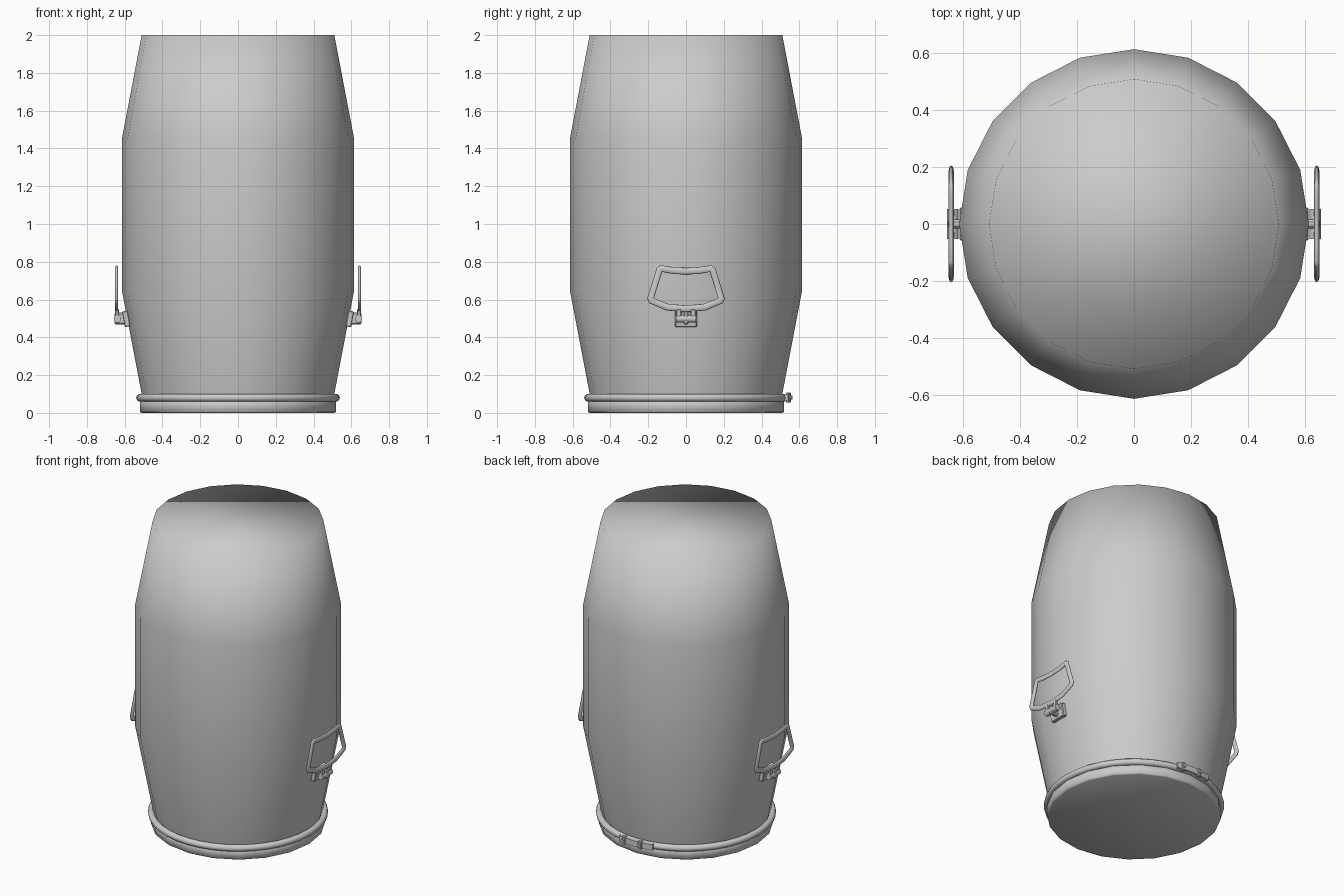
import bpy, bmesh, math
from mathutils import Matrix

if "Cube" in bpy.data.objects:
    bpy.data.objects.remove(bpy.data.objects["Cube"])

SIDES = 20


def finish(name, bm, smooth=True):
    bmesh.ops.recalc_face_normals(bm, faces=bm.faces)
    me = bpy.data.meshes.new(name)
    bm.to_mesh(me)
    bm.free()
    for p in me.polygons:
        p.use_smooth = smooth
    ob = bpy.data.objects.new(name, me)
    bpy.context.collection.objects.link(ob)
    return ob


def lathe(name, profile, closed=False, a0=0.0, a1=math.tau, n=SIDES):
    """Sweep an (r, z) profile round z; open profiles and partial sweeps are capped."""
    bm = bmesh.new()
    full = abs(a1 - a0 - math.tau) < 1e-6
    rings = []
    for i in range(n if full else n + 1):
        a = a0 + (a1 - a0) * i / n
        rings.append([bm.verts.new((r * math.cos(a), r * math.sin(a), z)) for r, z in profile])
    m = len(profile)
    for i in range(n):
        p, q = rings[i], rings[(i + 1) % len(rings)]
        for j in range(m if closed else m - 1):
            k = (j + 1) % m
            bm.faces.new((p[j], q[j], q[k], p[k]))
    if not closed:
        bm.faces.new([r[0] for r in rings])
        bm.faces.new([r[-1] for r in rings])
    elif not full:
        bm.faces.new(rings[0])
        bm.faces.new(rings[-1])
    return finish(name, bm)


def box(name, center, size, rot=None, bevel=0.004):
    bm = bmesh.new()
    bmesh.ops.create_cube(bm, size=1, matrix=Matrix.Translation(center)
                          @ (rot or Matrix.Identity(4)) @ Matrix.Diagonal((*size, 1)))
    bmesh.ops.bevel(bm, geom=bm.edges[:], offset=bevel, segments=1, affect='EDGES')
    return finish(name, bm, False)


def cylinder(name, center, r, length, axis, n=12):
    bm = bmesh.new()
    rot = Matrix.Rotation(math.pi / 2, 4, axis)
    bmesh.ops.create_cone(bm, cap_ends=True, segments=n, radius1=r, radius2=r, depth=length,
                          matrix=Matrix.Translation(center) @ rot)
    ob = finish(name, bm)
    ob.data.set_sharp_from_angle(angle=math.radians(40))
    return ob


# Barrel body and lid, each closed with a flat cap
lathe("barrel_body", [(0.507, 0.085), (0.51, 0.10), (0.615, 0.65), (0.615, 1.45), (0.51, 2.0)])
lathe("lid", [(0.52, 0.08), (0.52, 0.006), (0.51, 0.0)])

# Clamping ring
ring = [(0.518 + 0.021 * math.cos(t * math.tau / 10), 0.08 + 0.021 * math.sin(t * math.tau / 10))
        for t in range(10)]
lathe("clamp_ring", ring, closed=True, n=SIDES * 2)

# Ring latch at the back: curved lever strip and two rivets
mid = math.pi / 2
lathe("latch_lever", [(0.530, 0.062), (0.552, 0.062), (0.552, 0.100), (0.530, 0.100)],
      closed=True, a0=mid - 0.20, a1=mid + 0.24, n=8).data.set_sharp_from_angle(angle=0.6)
for i, a in enumerate((mid - 0.13, mid + 0.09)):
    c = (0.556 * math.cos(a), 0.556 * math.sin(a), 0.081)
    cylinder(f"latch_rivet_{i}", c, 0.011, 0.022, 'X', 8)
    box(f"latch_tab_{i}", (0.545 * math.cos(a), 0.545 * math.sin(a), 0.081),
        (0.025, 0.024, 0.054))

# Side handles with wall brackets
half = [(0.0, 0.750), (0.07, 0.754), (0.130, 0.764), (0.140, 0.758), (0.188, 0.606),
        (0.182, 0.594), (0.10, 0.560), (0.0, 0.551)]
loop = half + [(-y, z) for y, z in half[-2:0:-1]]
slope = math.atan2(0.105, 0.55)
for s, side in ((1, "right"), (-1, "left")):
    cu = bpy.data.curves.new(f"handle_{side}", 'CURVE')
    cu.dimensions = '3D'
    cu.bevel_depth = 0.018
    cu.bevel_resolution = 2
    sp = cu.splines.new('POLY')
    sp.points.add(len(loop) - 1)
    for p, (y, z) in zip(sp.points, loop):
        p.co = (0, y, z, 1)
    sp.use_cyclic_u = True
    handle = bpy.data.objects.new(f"handle_{side}", cu)
    handle.location.x = s * 0.643
    handle.scale.x = 0.5
    bpy.context.collection.objects.link(handle)

    box(f"bracket_plate_{side}", (s * 0.592, 0, 0.498), (0.03, 0.116, 0.084),
        Matrix.Rotation(s * slope, 4, 'Y'))
    box(f"bracket_lug_{side}", (s * 0.622, 0, 0.50), (0.066, 0.030, 0.062), bevel=0.008)
    cylinder(f"handle_pin_{side}", (s * 0.638, 0, 0.498), 0.020, 0.104, 'X')
    for t in (-1, 1):
        box(f"handle_tab_{side}_{'front' if t < 0 else 'back'}",
            (s * 0.641, t * 0.038, 0.522), (0.020, 0.026, 0.056))
